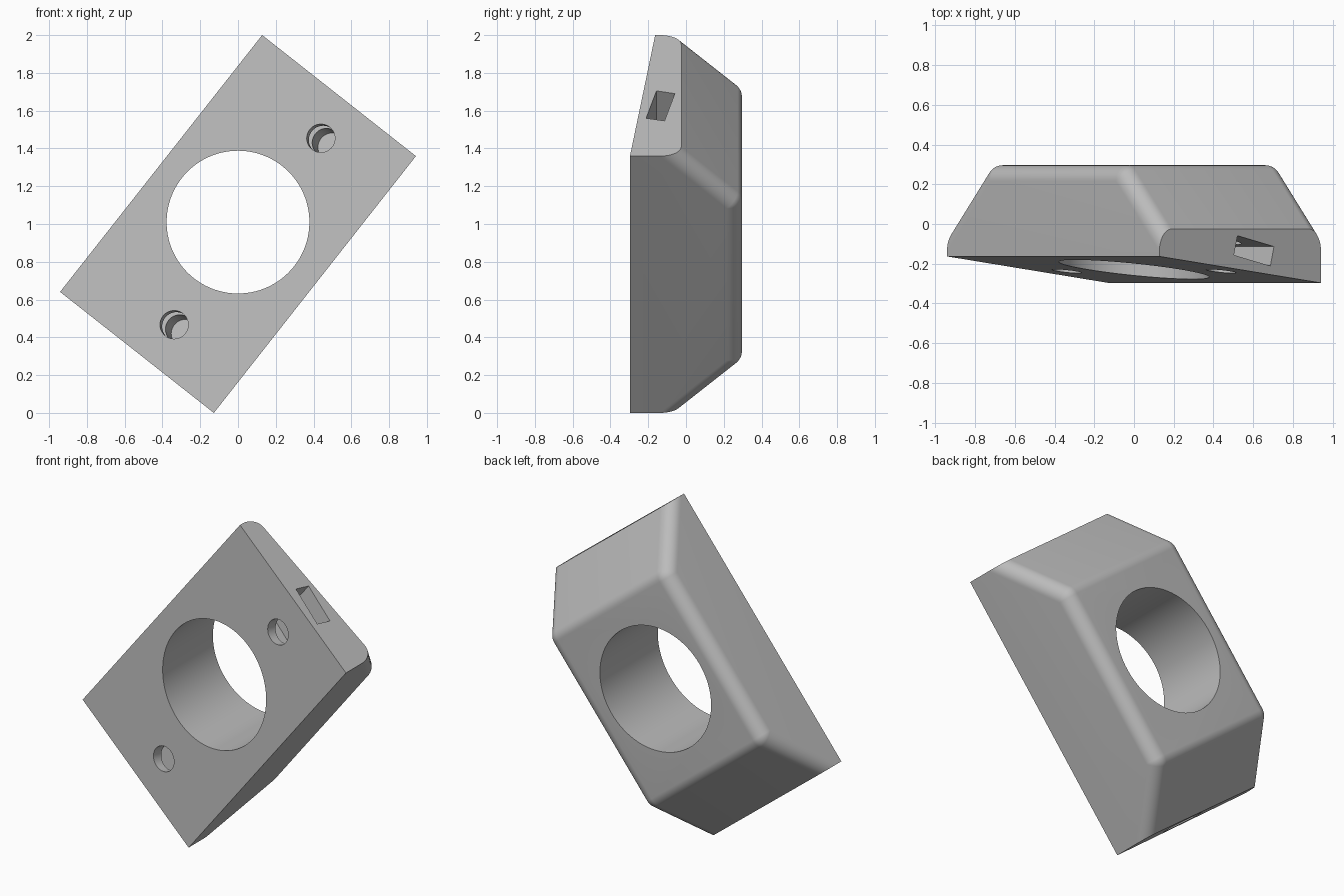
import bpy, bmesh, math
from mathutils import Matrix, Vector

if "Cube" in bpy.data.objects:
    bpy.data.objects.remove(bpy.data.objects["Cube"], do_unlink=True)

# Local frame: x along the block, y across it, z from front to back
TILT = math.radians(51.8)
c, s = math.cos(TILT), math.sin(TILT)
FRAME = Matrix(((c, s, 0, 0), (0, 0, 1, 0), (s, -c, 0, 1), (0, 0, 0, 1)))

HALF_L, HALF_W = 0.865, 0.518
BACK, SHOULDER = 0.296, -0.025
R, STEPS = 0.08, 12

grey = bpy.data.materials.new("plain grey")
grey.use_nodes = True
grey.diffuse_color = (0.5, 0.5, 0.5, 1)
grey.node_tree.nodes["Principled BSDF"].inputs["Base Color"].default_value = (0.5, 0.5, 0.5, 1)


def add_object(name, bm, matrix):
    bmesh.ops.recalc_face_normals(bm, faces=bm.faces)
    bm.transform(matrix)
    mesh = bpy.data.meshes.new(name)
    bm.to_mesh(mesh)
    bm.free()
    mesh.materials.append(grey)
    obj = bpy.data.objects.new(name, mesh)
    bpy.context.collection.objects.link(obj)
    return obj


def section(v, inset):
    """House-shaped outline at width v, with its sloped and back sides inset."""
    front = -0.23 - 0.129 * v
    cu = HALF_L - (BACK - SHOULDER) - R * math.tan(math.pi / 8)
    half = [(HALF_L, front), (HALF_L, SHOULDER - inset * math.sqrt(2))]
    for i in range(STEPS + 1):
        a = math.pi / 4 * (1 + i / STEPS)
        half.append((cu + (R - inset) * math.cos(a), BACK - R + (R - inset) * math.sin(a)))
    return half + [(-u, w) for u, w in reversed(half)]


# Block: outlines lofted across the width, with rounded shoulders on both sides
angles = [math.pi / 2 * i / STEPS for i in range(STEPS + 1)]
stations = [(HALF_W - R + R * math.sin(a), R * (1 - math.cos(a))) for a in angles]
stations = [(-v, d) for v, d in reversed(stations)] + stations
bm = bmesh.new()
rings = [[bm.verts.new((u, v, w)) for u, w in section(v, d)] for v, d in stations]
for low, high in zip(rings, rings[1:]):
    for i in range(len(low)):
        j = (i + 1) % len(low)
        bm.faces.new((low[i], low[j], high[j], high[i]))
bm.faces.new(rings[0])
bm.faces.new(rings[-1])
bmesh.ops.remove_doubles(bm, verts=bm.verts, dist=0.0001)
block = add_object("mounting_block", bm, FRAME)


def cylinder(name, radius, z0, z1, matrix, sides):
    bm = bmesh.new()
    bmesh.ops.create_cone(bm, cap_ends=True, segments=sides, radius1=radius, radius2=radius,
                          depth=z1 - z0, matrix=Matrix.Translation((0, 0, (z0 + z1) / 2)))
    return add_object(name, bm, matrix)


# Central bore
cutters = [cylinder("bore_cutter", 0.378, -1, 1, Matrix.Translation((0, 0, 0.01)) @ FRAME, 96)]

# Tilted screw holes, each crossed by a nut slot open at the block end
for side, label in ((1, "upper"), (-1, "lower")):
    pivot = Matrix.Translation((side * 0.628, 0.088, -0.135)) @ Matrix.Rotation(math.radians(-13.2), 4, "X")
    cutters.append(cylinder(label + "_screw_cutter", 0.075, -0.4, 0.22, FRAME @ pivot, 48))
    bm = bmesh.new()
    bmesh.ops.create_cube(bm, size=1)
    bmesh.ops.scale(bm, vec=Vector((0.52, 0.24, 0.1)), verts=bm.verts)
    bmesh.ops.translate(bm, vec=Vector((side * 0.14, 0, 0)), verts=bm.verts)
    cutters.append(add_object(label + "_slot_cutter", bm, FRAME @ pivot))

bpy.ops.object.select_all(action="DESELECT")
bpy.context.view_layer.objects.active = block
block.select_set(True)
for cutter in cutters:
    cutter.hide_render = True
    mod = block.modifiers.new(cutter.name, "BOOLEAN")
    mod.operation, mod.solver, mod.object = "DIFFERENCE", "EXACT", cutter
    bpy.ops.object.modifier_apply(modifier=mod.name)
    bpy.data.objects.remove(cutter, do_unlink=True)

bpy.ops.object.shade_smooth_by_angle(angle=math.radians(30))
